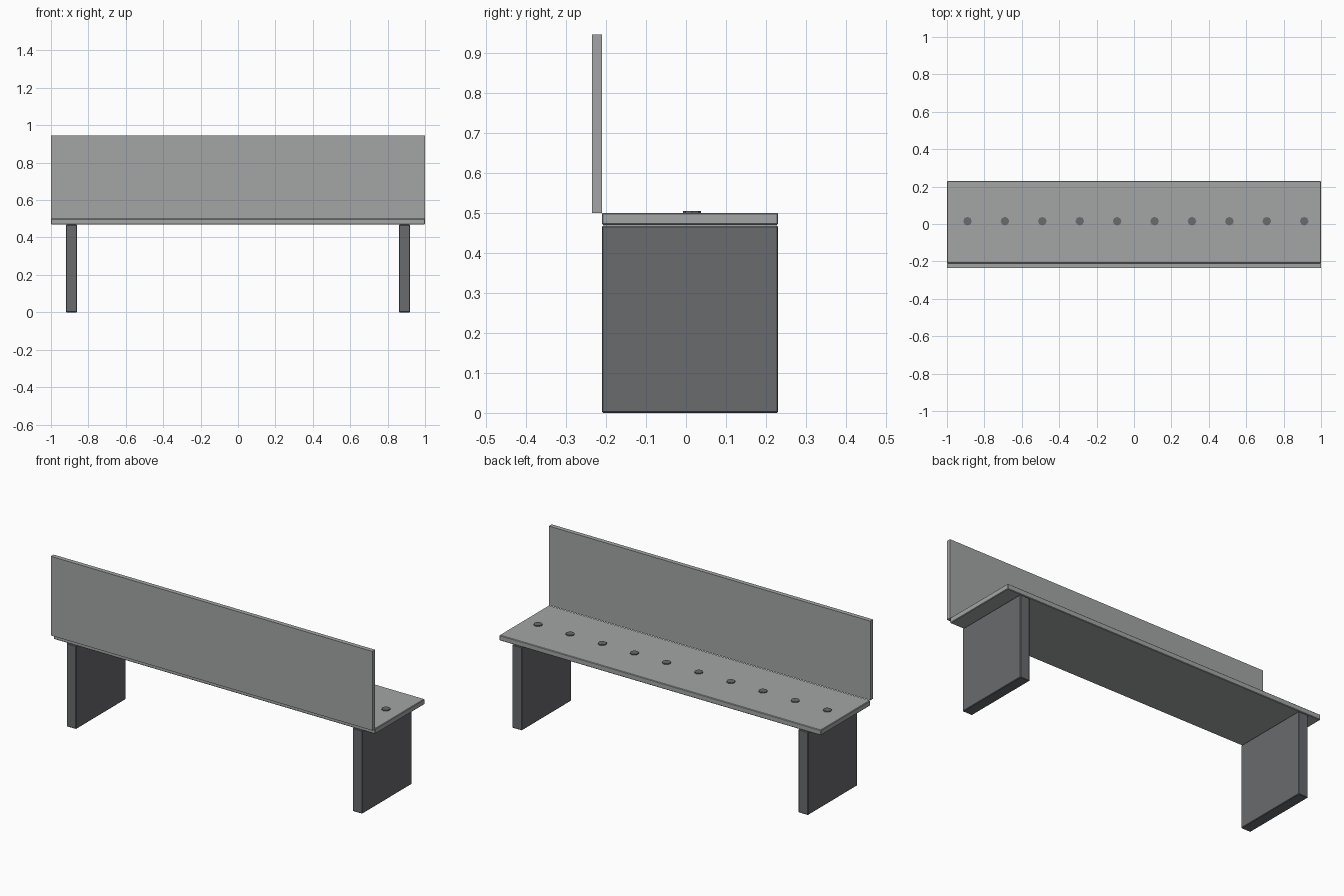
import bpy

cube = bpy.data.objects.get("Cube")
if cube:
    bpy.data.objects.remove(cube, do_unlink=True)


def material(name, colour):
    mat = bpy.data.materials.new(name)
    mat.use_nodes = True
    mat.diffuse_color = colour
    mat.node_tree.nodes["Principled BSDF"].inputs["Base Color"].default_value = colour
    return mat


def box(name, low, high, mat, bevel=0):
    centre = [(a + b) / 2 for a, b in zip(low, high)]
    bpy.ops.mesh.primitive_cube_add(size=1, location=centre)
    obj = bpy.context.object
    obj.name = name
    obj.scale = [b - a for a, b in zip(low, high)]
    bpy.ops.object.transform_apply(location=False, rotation=False, scale=True)
    obj.data.materials.append(mat)
    if bevel:
        mod = obj.modifiers.new("soft_edges", "BEVEL")
        mod.width = bevel
        mod.segments = 1
    return obj


light_grey = material("light grey", (0.37, 0.38, 0.38, 1))
dark_grey = material("dark grey", (0.14, 0.145, 0.155, 1))

# Seat plank and upright back panel
box("seat", (-1, -0.21, 0.47), (1, 0.23, 0.5), light_grey, 0.003)
box("backrest", (-1, -0.235, 0.5), (1, -0.21, 0.945), light_grey)

# Slab legs
for side, x in (("right", -0.89), ("left", 0.89)):
    box(side + "_leg", (x - 0.03, -0.21, 0), (x + 0.03, 0.23, 0.468), dark_grey, 0.003)

# Row of flat studs along the seat
for i in range(10):
    bpy.ops.mesh.primitive_cylinder_add(
        vertices=8, radius=0.023, depth=0.01,
        location=(-0.89 + 0.2 * i, 0.015, 0.5))
    stud = bpy.context.object
    stud.name = f"seat_stud_{i + 1}"
    stud.data.materials.append(dark_grey)
